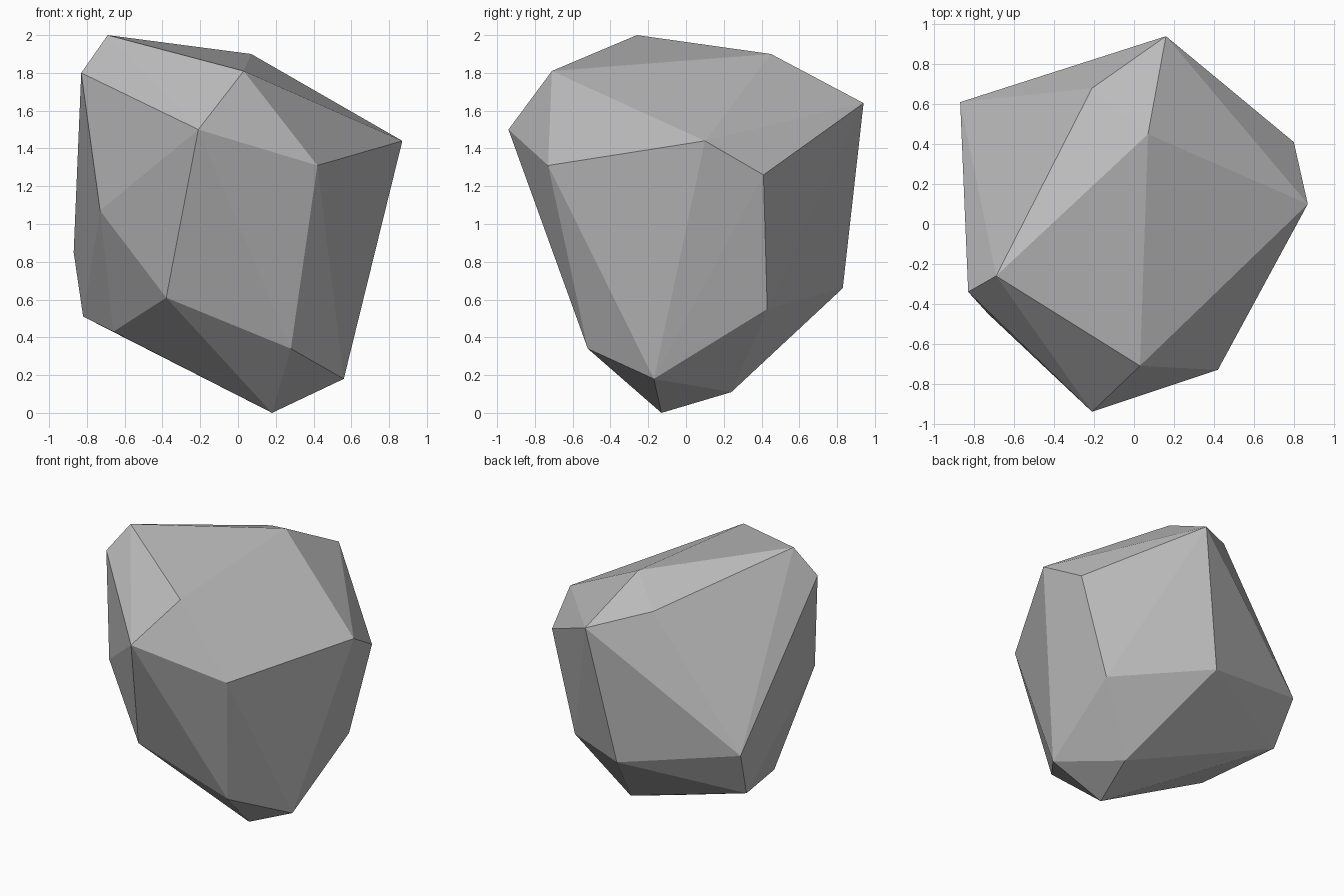
import bpy
import bmesh

# Remove the default cube if it is there
default_cube = bpy.data.objects.get("Cube")
if default_cube:
    bpy.data.objects.remove(default_cube, do_unlink=True)


def make_material(name, colour):
    """Plain flat colour shown in both the viewport and a render."""
    material = bpy.data.materials.new(name)
    material.use_nodes = True
    material.diffuse_color = colour
    shader = next(n for n in material.node_tree.nodes if n.type == "BSDF_PRINCIPLED")
    shader.inputs["Base Color"].default_value = colour
    shader.inputs["Roughness"].default_value = 0.9
    return material


def make_boulder(name, corners, material):
    """Wrap a taut faceted skin around the corner points."""
    bm = bmesh.new()
    for corner in corners:
        bm.verts.new(corner)
    hull = bmesh.ops.convex_hull(bm, input=bm.verts[:])
    spare = {v for v in hull["geom_interior"] + hull["geom_unused"]
             if isinstance(v, bmesh.types.BMVert)}
    bmesh.ops.delete(bm, geom=list(spare), context="VERTS")
    bmesh.ops.recalc_face_normals(bm, faces=bm.faces[:])
    for face in bm.faces:
        face.smooth = False
    mesh = bpy.data.meshes.new(name)
    bm.to_mesh(mesh)
    bm.free()
    mesh.materials.append(material)
    boulder = bpy.data.objects.new(name, mesh)
    bpy.context.scene.collection.objects.link(boulder)
    return boulder


# Crown: the sloping top ridge and its rim
crown = [
    (-.69, -.26, 2), (.07, .45, 1.9), (.03, -.71, 1.81), (-.83, -.34, 1.8),
    (-.21, .68, 1.76), (.16, .94, 1.64), (-.21, -.94, 1.5),
]

# Shoulders: the widest band
shoulders = [
    (.87, .1, 1.44), (.42, -.73, 1.31), (.8, .41, 1.26),
    (-.73, -.45, 1.07), (-.87, .61, .85),
]

# Base: the faces tapering down to the lowest tip
base = [
    (-.02, .83, .66), (-.38, -.61, .61), (.6, .43, .55), (-.82, .47, .51),
    (-.66, -.08, .43), (.28, -.52, .34), (.56, -.17, .18), (.28, .24, .11),
    (.18, -.13, 0),
]

stone_grey = make_material("stone_grey", (.5, .5, .5, 1))
make_boulder("boulder", crown + shoulders + base, stone_grey)
